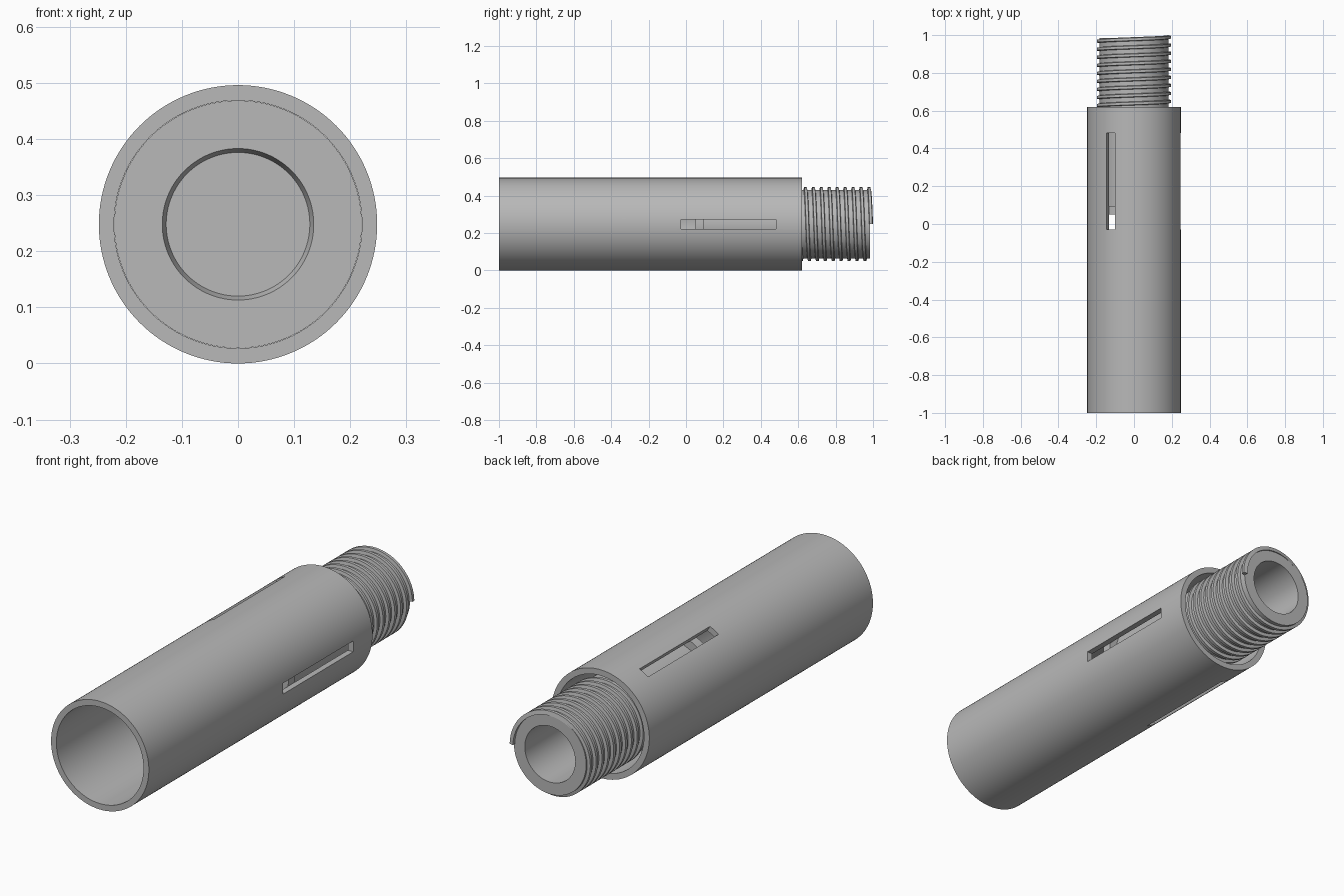
import bpy, bmesh, math
from mathutils import Matrix, Vector

if "Cube" in bpy.data.objects:
    bpy.data.objects.remove(bpy.data.objects["Cube"])

AXIS_Z = 0.248
SIDES = 128

grey = bpy.data.materials.new("plain grey")
grey.diffuse_color = (0.48, 0.48, 0.48, 1)
grey.use_nodes = True
grey.node_tree.nodes["Principled BSDF"].inputs["Base Color"].default_value = grey.diffuse_color


def finish(name, bm):
    bmesh.ops.remove_doubles(bm, verts=bm.verts, dist=1e-6)
    bmesh.ops.recalc_face_normals(bm, faces=bm.faces)
    mesh = bpy.data.meshes.new(name)
    bm.to_mesh(mesh)
    bm.free()
    mesh.materials.append(grey)
    obj = bpy.data.objects.new(name, mesh)
    bpy.context.collection.objects.link(obj)
    return obj


def select(obj):
    bpy.ops.object.select_all(action='DESELECT')
    obj.select_set(True)
    bpy.context.view_layer.objects.active = obj


def smooth(obj):
    select(obj)
    bpy.ops.object.shade_smooth_by_angle(angle=math.radians(30))


def polar(r, y, a):
    return Vector((r * math.cos(a), y, AXIS_Z + r * math.sin(a)))


def lathe(name, profile, closed):
    """Turn (radius, y) points around the long axis."""
    bm = bmesh.new()
    rings = []
    for r, y in profile:
        if r == 0:
            rings.append([bm.verts.new(polar(0, y, 0))] * SIDES)
        else:
            rings.append([bm.verts.new(polar(r, y, math.tau * i / SIDES)) for i in range(SIDES)])
    pairs = list(zip(rings, rings[1:]))
    if closed:
        pairs.append((rings[-1], rings[0]))
    for a, b in pairs:
        for i in range(SIDES):
            j = (i + 1) % SIDES
            bm.faces.new(list(dict.fromkeys((a[i], a[j], b[j], b[i]))))
    return finish(name, bm)


# outer sleeve, open at both ends
sleeve = lathe("outer_sleeve", [(0.248, -1), (0.248, 0.62), (0.221, 0.62), (0.221, -1)], True)

# three long slots around the sleeve
bm = bmesh.new()
for k in range(3):
    turn = Matrix.Rotation(-math.tau * k / 3, 4, 'Y')
    m = (Matrix.Translation((0, 0, AXIS_Z)) @ turn
         @ Matrix.Translation((0.235, 0.227, 0)) @ Matrix.Diagonal((0.1, 0.51, 0.05, 1)))
    bmesh.ops.create_cube(bm, size=1, matrix=m)
cutter = finish("slot_cutter", bm)
cutter.hide_render = True
mod = sleeve.modifiers.new("slots", 'BOOLEAN')
mod.operation = 'DIFFERENCE'
mod.solver = 'EXACT'
mod.object = cutter
select(sleeve)
bpy.ops.object.modifier_apply(modifier=mod.name)
bpy.data.objects.remove(cutter)
smooth(sleeve)

# inner plunger: flanged closed front, hollow shank open at the back
plunger = lathe("inner_plunger", [
    (0, 0.07), (0.128, 0.07), (0.135, 0.05), (0.2205, 0.05), (0.2205, 0.095),
    (0.183, 0.095), (0.183, 0.985), (0.128, 0.985), (0.128, 0.1), (0, 0.1)], False)
smooth(plunger)

# right-hand screw thread running past the end of the shank
PITCH, TURNS, STEPS = 0.0425, 10, 96
section = [(0.178, -0.011), (0.197, -0.007), (0.197, 0.007), (0.178, 0.011)]
bm = bmesh.new()
rings = []
for i in range(TURNS * STEPS + 1):
    t = i / STEPS
    rings.append([bm.verts.new(polar(r, 0.989 - PITCH * t + dy, math.tau * t)) for r, dy in section])
for a, b in zip(rings, rings[1:]):
    for k in range(4):
        n = (k + 1) % 4
        bm.faces.new((a[k], a[n], b[n], b[k]))
bm.faces.new(rings[0])
bm.faces.new(rings[-1])
smooth(finish("screw_thread", bm))
